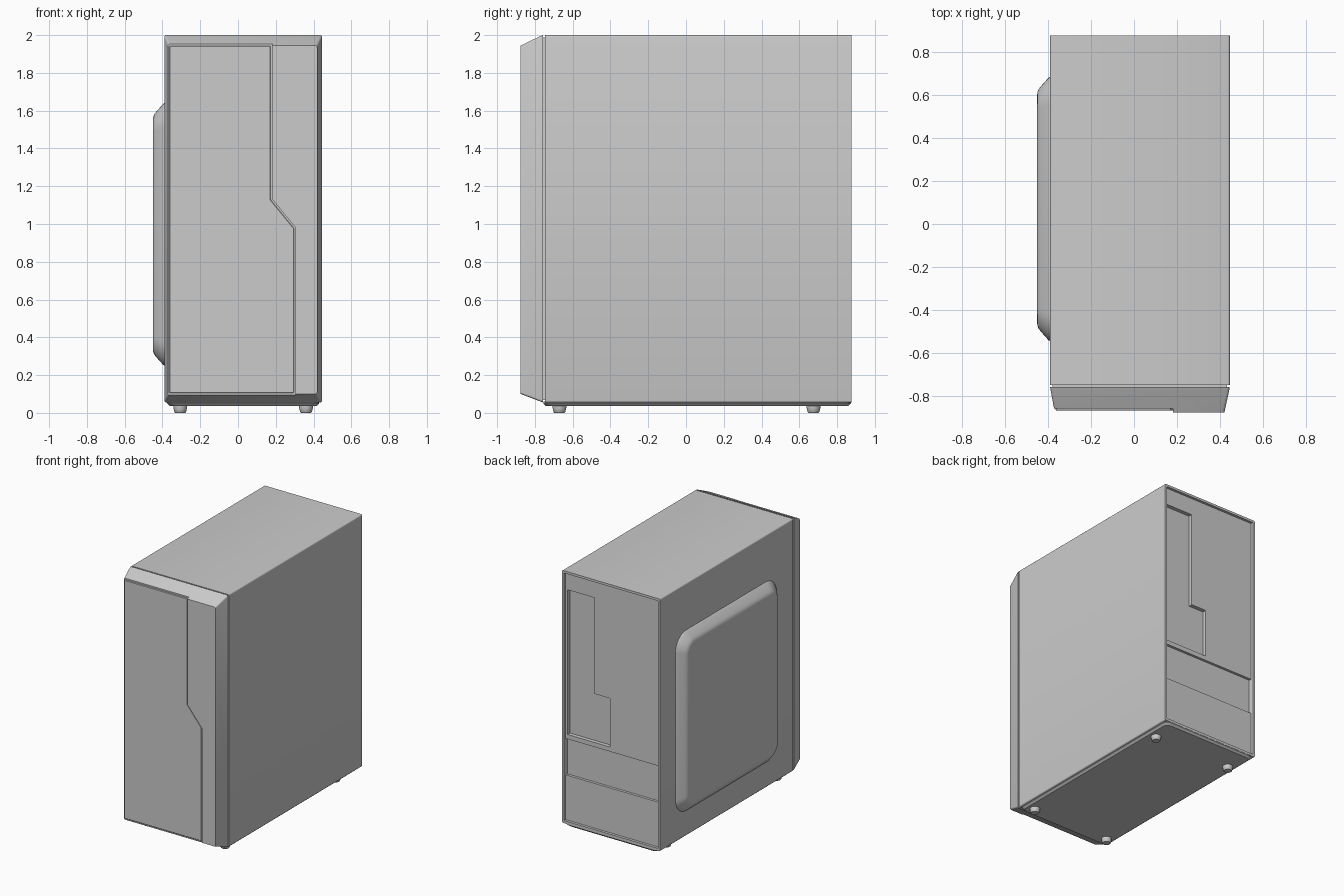
import bpy, bmesh, math

if "Cube" in bpy.data.objects:
    bpy.data.objects.remove(bpy.data.objects["Cube"])


def loft(name, rings):
    """Solid through matching rings of 3D points."""
    bm = bmesh.new()
    rows = [[bm.verts.new(p) for p in r] for r in rings]
    n = len(rows[0])
    for a, b in zip(rows, rows[1:]):
        for i in range(n):
            bm.faces.new((a[i], a[(i + 1) % n], b[(i + 1) % n], b[i]))
    bm.faces.new(rows[0])
    bm.faces.new(rows[-1])
    bmesh.ops.recalc_face_normals(bm, faces=bm.faces)
    me = bpy.data.meshes.new(name)
    bm.to_mesh(me)
    bm.free()
    ob = bpy.data.objects.new(name, me)
    bpy.context.collection.objects.link(ob)
    return ob


def prism(name, xz, y0, y1):
    return loft(name, [[(x, y, z) for x, z in xz] for y in (y0, y1)])


def box(name, x0, x1, y0, y1, z0, z1):
    return prism(name, [(x0, z0), (x1, z0), (x1, z1), (x0, z1)], y0, y1)


def apply_mods(ob):
    dg = bpy.context.evaluated_depsgraph_get()
    me = bpy.data.meshes.new_from_object(ob.evaluated_get(dg))
    ob.modifiers.clear()
    ob.data = me


def cut(ob, cutter):
    m = ob.modifiers.new("cut", 'BOOLEAN')
    m.operation, m.solver, m.object = 'DIFFERENCE', 'EXACT', cutter
    apply_mods(ob)
    bpy.data.objects.remove(cutter)


def bevel(ob, width, segments=2, angle=30):
    m = ob.modifiers.new("bevel", 'BEVEL')
    m.width, m.segments, m.limit_method = width, segments, 'ANGLE'
    m.angle_limit = math.radians(angle)
    apply_mods(ob)


def smooth(ob, angle=35):
    bpy.ops.object.select_all(action='DESELECT')
    bpy.context.view_layer.objects.active = ob
    ob.select_set(True)
    bpy.ops.object.shade_smooth_by_angle(angle=math.radians(angle))


def round_rect(a0, a1, b0, b1, r, n=8):
    pts = []
    for k, (a, b) in enumerate([(a1 - r, b1 - r), (a0 + r, b1 - r), (a0 + r, b0 + r), (a1 - r, b0 + r)]):
        for i in range(n + 1):
            t = math.pi / 2 * (k + i / n)
            pts.append((a + r * math.cos(t), b + r * math.sin(t)))
    return pts


L, R = -0.39, 0.445

# main case with rounded long edges
case = prism("case", round_rect(L, R, 0.055, 2.0, 0.01, 3), -0.747, 0.875)
# recessed back, slot band and connector opening
cut(case, box("cutter", L + 0.018, R - 0.018, 0.855, 0.95, 0.075, 1.982))
cut(case, box("cutter", L + 0.018, R - 0.018, 0.835, 0.95, 0.42, 0.70))
cut(case, prism("cutter", [(0.41, 1.85), (0.18, 1.85), (0.18, 1.11), (0.05, 1.11),
                           (0.05, 0.735), (0.41, 0.735)], 0.825, 0.95))
smooth(case)

# dark gap between case and front panel
box("front_gap", L + 0.012, R - 0.012, -0.77, -0.74, 0.067, 1.988)

# chamfered front panel
back = round_rect(L, R, 0.055, 2.0, 0.012, 3)
face = round_rect(-0.368, 0.42, 0.10, 1.945, 0.012, 3)
front = loft("front_panel", [[(x, -0.757, z) for x, z in back],
                             [(x, -0.775, z) for x, z in round_rect(L + 0.003, R - 0.003, 0.062, 1.993, 0.012, 3)],
                             [(x, -0.875, z) for x, z in face]])
# door recess in the front panel
edge = [(0.182, 1.13), (0.305, 0.98)]
cut(front, prism("cutter", [(-0.5, 2.1), (0.182, 2.1)] + edge + [(0.305, 0.1), (0.305, 0.095), (-0.5, 0.095)],
                 -0.857, -0.95))
smooth(front)

# stepped front door
door = prism("front_door", [(-0.364, 1.943), (0.173, 1.943), (0.173, 1.128), (0.296, 0.978),
                            (0.296, 0.105), (-0.364, 0.105)], -0.85, -0.866)
bevel(door, 0.003, 1)

# raised side panel bulge
rings = []
for x, i, r in [(L + 0.01, 0, 0.13), (L, 0, 0.13), (-0.398, 0.006, 0.125), (-0.435, 0.048, 0.10),
                (-0.444, 0.06, 0.09), (-0.449, 0.074, 0.08), (-0.45, 0.09, 0.07)]:
    rings.append([(x, y, z) for y, z in round_rect(-0.545 + i, 0.685 - i, 0.25 + i, 1.64 - i, r)])
smooth(loft("side_bulge", rings), 40)

# base tray
tray = []
for z, i in [(0.06, 0), (0.05, 0), (0.036, 0.014)]:
    tray.append([(x, y, z) for x, y in round_rect(-0.375 + i, 0.43 - i, -0.755 + i, 0.873 - i, 0.04, 5)])
smooth(loft("base_tray", tray), 30)

# tapered feet
for x in (-0.306, 0.36):
    for y in (-0.67, 0.675):
        foot = [[(x + r * math.cos(k * math.tau / 24), y + r * math.sin(k * math.tau / 24), z)
                 for k in range(24)] for z, r in [(0.04, 0.037), (0.025, 0.036), (0.004, 0.031), (0.0, 0.027)]]
        smooth(loft("foot", foot), 40)
